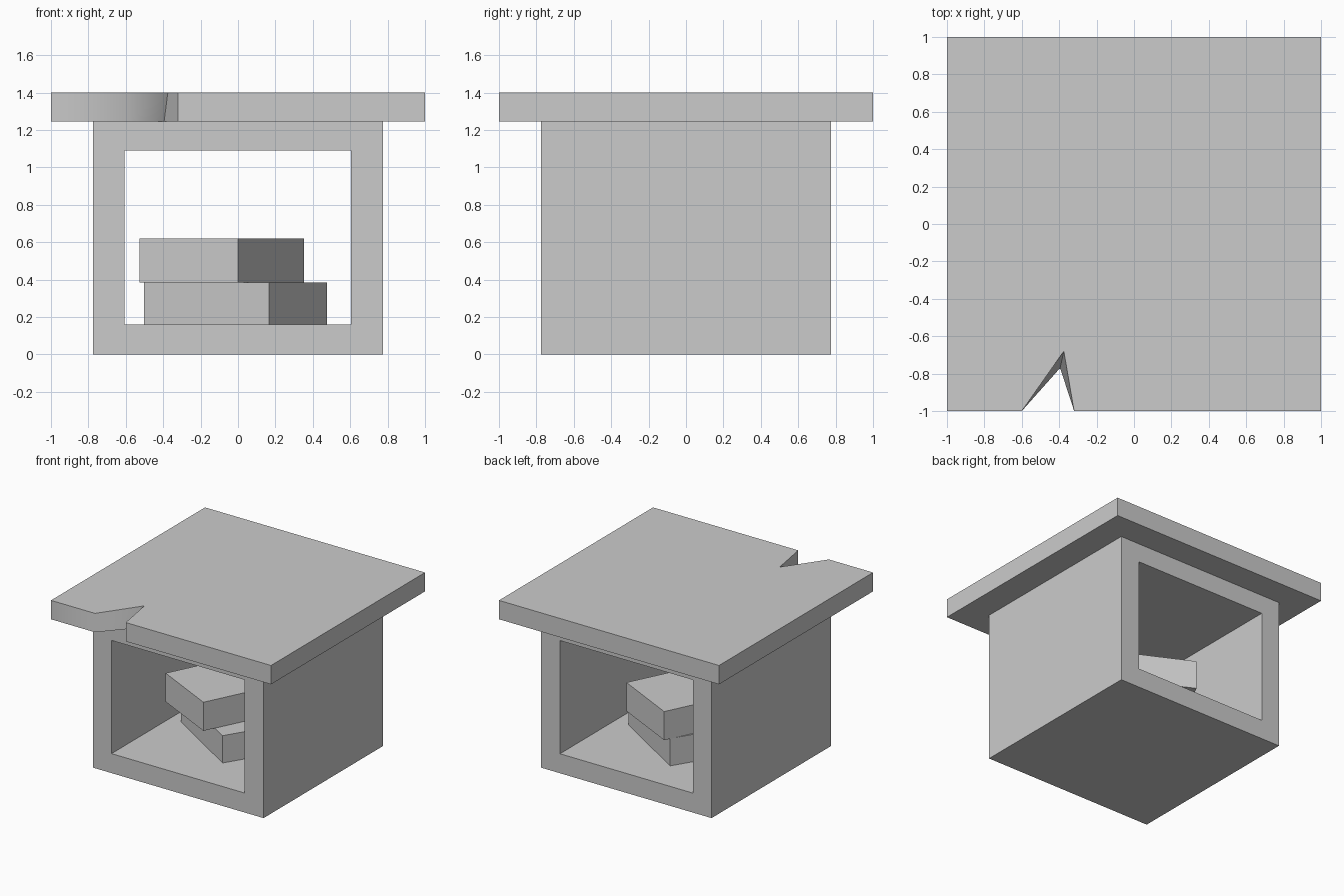
import bpy
import bmesh
from math import radians

default = bpy.data.objects.get("Cube")
if default:
    bpy.data.objects.remove(default, do_unlink=True)

# One plain stone colour
stone = bpy.data.materials.new("stone_grey")
stone.use_nodes = True
GREY = (0.6, 0.6, 0.6, 1)
stone.diffuse_color = GREY
stone.node_tree.nodes["Principled BSDF"].inputs["Base Color"].default_value = GREY


def finish(name, bm):
    bmesh.ops.recalc_face_normals(bm, faces=bm.faces)
    mesh = bpy.data.meshes.new(name)
    bm.to_mesh(mesh)
    bm.free()
    mesh.materials.append(stone)
    obj = bpy.data.objects.new(name, mesh)
    bpy.context.collection.objects.link(obj)
    return obj


def band(bm, a, b):
    """Quads joining two closed loops of equal length."""
    for i in range(len(a)):
        j = (i + 1) % len(a)
        bm.faces.new((a[i], a[j], b[j], b[i]))


def rect(bm, x0, x1, z0, z1, y):
    return [bm.verts.new((x, y, z))
            for x, z in ((x0, z0), (x1, z0), (x1, z1), (x0, z1))]


def block(name, size, centre, angle):
    bm = bmesh.new()
    bmesh.ops.create_cube(bm, size=1)
    bmesh.ops.scale(bm, vec=size, verts=bm.verts)
    obj = finish(name, bm)
    obj.location = centre
    obj.rotation_euler.z = radians(angle)
    return obj


# Hollow body, open through front and back
HALF, ROOF_Z = 0.775, 1.245
bm = bmesh.new()
rings = []
for y in (-HALF, HALF):
    rings.append((rect(bm, -HALF, HALF, 0, ROOF_Z, y),
                  rect(bm, -0.607, 0.603, 0.16, 1.09, y)))
(front_out, front_in), (back_out, back_in) = rings
band(bm, front_out, front_in)
band(bm, back_out, back_in)
band(bm, front_out, back_out)
band(bm, front_in, back_in)
finish("hollow_body", bm)

# Roof slab with a chipped notch whose tip leans inward at the top
bm = bmesh.new()
loops = []
for z, tip in ((ROOF_Z, (-0.395, -0.77)), (1.4, (-0.375, -0.68))):
    outline = ((-1, -1), (-0.6, -1), tip, (-0.32, -1), (1, -1), (1, 1), (-1, 1))
    loops.append([bm.verts.new((x, y, z)) for x, y in outline])
    bm.faces.new(loops[-1])
band(bm, *loops)
roof = finish("roof_slab", bm)
bpy.ops.object.select_all(action="DESELECT")
roof.select_set(True)
bpy.context.view_layer.objects.active = roof
bpy.ops.object.shade_smooth_by_angle(angle=radians(60))

# Two stacked loose blocks inside
block("lower_block", (0.785, 0.59, 0.225), (-0.013, 0.022, 0.272), -31.8)
block("upper_block", (0.585, 0.8, 0.235), (-0.086, 0.04, 0.502), -26.3)
